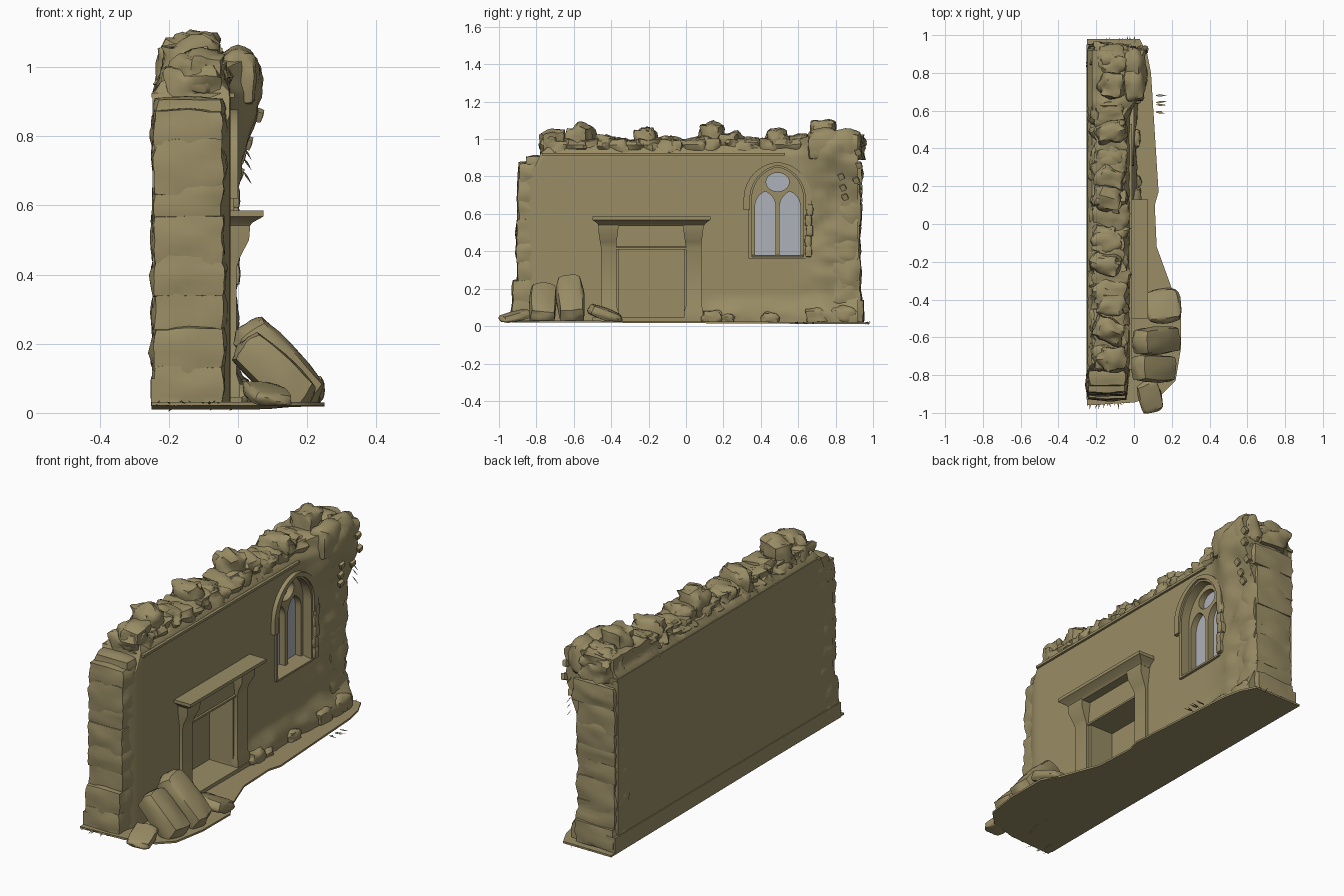
import bpy, bmesh, math, random
from mathutils import Vector, Euler, noise

if "Cube" in bpy.data.objects:
    bpy.data.objects.remove(bpy.data.objects["Cube"])

random.seed(4)


def material(name, rgb):
    m = bpy.data.materials.new(name)
    m.diffuse_color = (*rgb, 1)
    m.use_nodes = True
    m.node_tree.nodes["Principled BSDF"].inputs["Base Color"].default_value = m.diffuse_color
    return m


STONE = material("khaki_stone", (0.32, 0.265, 0.13))
GLASS = material("pale_glass", (0.42, 0.437, 0.48))


def finish(name, bm, mat=STONE):
    bmesh.ops.recalc_face_normals(bm, faces=bm.faces[:])
    me = bpy.data.meshes.new(name)
    bm.to_mesh(me)
    bm.free()
    me.materials.append(mat)
    ob = bpy.data.objects.new(name, me)
    bpy.context.collection.objects.link(ob)
    return ob


def prism(name, pts, a, b, axis="x", mat=STONE, tilt=0):
    """Extrude an outline: (y, z) along x, or (x, y) along z."""
    bm = bmesh.new()
    put = (lambda p, t: (t, p[0], p[1])) if axis == "x" else (lambda p, t: (p[0], p[1], t + tilt * p[1]))
    lo = [bm.verts.new(put(p, a)) for p in pts]
    hi = [bm.verts.new(put(p, b)) for p in pts]
    bm.faces.new(lo)
    bm.faces.new(hi)
    for i in range(len(pts)):
        j = (i + 1) % len(pts)
        bm.faces.new((lo[i], lo[j], hi[j], hi[i]))
    return finish(name, bm, mat)


def stack(name, x0, rings):
    """Loft rectangles (z, x1, y0, y1) upward from a common back plane."""
    bm = bmesh.new()
    loops = [[bm.verts.new(p) for p in ((x0, y0, z), (x1, y0, z), (x1, y1, z), (x0, y1, z))]
             for z, x1, y0, y1 in rings]
    bm.faces.new(loops[0])
    bm.faces.new(loops[-1])
    for a, b in zip(loops, loops[1:]):
        for i in range(4):
            j = (i + 1) % 4
            bm.faces.new((a[i], a[j], b[j], b[i]))
    return finish(name, bm)


def rect(y0, y1, z0, z1):
    return [(y0, z0), (y1, z0), (y1, z1), (y0, z1)]


def arch(yc, w, z0, zs, rise, n=10):
    """Pointed arch outline with half width w, spring height zs."""
    r = (w * w + rise * rise) / (2 * w)
    top = math.asin(min(1, rise / r))
    right = [(w - r + r * math.cos(top * i / n), zs + r * math.sin(top * i / n)) for i in range(n + 1)]
    half = [(w, z0)] + right
    return [(yc + y, z) for y, z in half] + [(yc - y, z) for y, z in reversed(half[:-1])]


def cut(ob, cutters):
    for c in cutters:
        m = ob.modifiers.new("cut", "BOOLEAN")
        m.operation, m.solver, m.object = "DIFFERENCE", "EXACT", c
    bpy.context.view_layer.update()
    me = bpy.data.meshes.new_from_object(ob.evaluated_get(bpy.context.evaluated_depsgraph_get()))
    ob.modifiers.clear()
    ob.data = me
    for c in cutters:
        bpy.data.objects.remove(c)


def add_stone(bm, center, size, rot=(0, 0, 0), blend=0.35, rough=0.12, cuts=5):
    """Rounded, slightly lumpy block, flattened where it meets the ground."""
    t = bmesh.new()
    bmesh.ops.create_cube(t, size=2)
    bmesh.ops.subdivide_edges(t, edges=t.edges[:], cuts=cuts, use_grid_fill=True)
    off = Vector([random.uniform(-50, 50) for _ in range(3)])
    turn = Euler(rot)
    for v in t.verts:
        p = v.co.lerp(v.co.normalized() * 1.15, blend)
        p *= 1 + rough * noise.noise(v.co * 1.3 + off)
        p = Vector([a * s / 2 for a, s in zip(p, size)])
        p.rotate(turn)
        v.co = p + Vector(center)
        v.co.z = max(v.co.z, 0.022)
    me = bpy.data.meshes.new("tmp")
    t.to_mesh(me)
    t.free()
    bm.from_mesh(me)
    bpy.data.meshes.remove(me)


def step(a, b, t):
    t = max(0, min(1, (t - a) / (b - a)))
    return t * t * (3 - 2 * t)


# Wall body: plaster face swelling into rough masonry at the +y end and the foot
def face_x(y, z):
    rough = step(0.55, 0.76, y)
    low = step(0.05, 0.2, y) * (1 - step(0.05, 0.17, z))
    n = noise.noise(Vector((0, y * 9, z * 9))) + 0.5 * noise.noise(Vector((3, y * 20, z * 20)))
    swell = 0.012 + 0.075 * step(0.6, 0.97, z) - 0.03 * step(0.98, 1.04, z)
    return -0.022 + rough * swell + 0.035 * low + 0.02 * n * max(rough, low) - 0.03 * (1 - step(-0.88, -0.79, y))


def back_x(z):
    return -0.247 + 0.025 * step(0.925, 0.96, z)


bm = bmesh.new()
bmesh.ops.create_cube(bm, size=1)
bmesh.ops.subdivide_edges(bm, edges=bm.edges[:], cuts=54, use_grid_fill=True)
for v in bm.verts:
    u, h, d = v.co.y + 0.5, v.co.z + 0.5, v.co.x + 0.5
    y = -0.87 + 1.79 * u
    bump = 0.03 * noise.noise(Vector((d * 2, y * 12, 0))) * step(0.85, 1, h)
    z = 0.02 + h * (0.81 + 0.13 * step(-0.82, -0.74, y) + 0.06 * step(0.52, 0.66, y)) + bump
    front = face_x(y, z) - 0.03 * step(0.92, 0.96, z) * (1 - step(0.55, 0.7, y))
    v.co = (back_x(z) + d * (front - back_x(z)), y, z)
wall = finish("wall", bm)
cut(wall, [prism("hearth_cutter", rect(-0.36, -0.01, 0.045, 0.41), -0.16, 0.2),
           prism("window_cutter", arch(0.49, 0.148, 0.37, 0.68, 0.18), -0.12, 0.2)])

# Back plinth and cornice ledges
prism("back_plinth", rect(-0.93, 0.95, 0.02, 0.10), -0.252, -0.2)
prism("cornice", rect(-0.77, 0.53, 0.912, 0.925), -0.25, -0.01)
prism("back_cornice", rect(0.5, 0.93, 0.912, 0.925), -0.25, -0.1)

# Window tracery, glass and hood
tracery = prism("window_tracery", arch(0.49, 0.15, 0.368, 0.68, 0.18), -0.10, -0.06)
circle = [(0.49 + 0.062 * math.cos(i * math.pi / 10), 0.77 + 0.05 * math.sin(i * math.pi / 10))
          for i in range(20)]
cut(tracery, [prism("light_cutter", arch(c, 0.055, 0.38, 0.64, 0.08), -0.2, 0.1) for c in (0.424, 0.556)]
    + [prism("rose_cutter", circle, -0.2, 0.1)])
prism("window_glass", arch(0.49, 0.148, 0.37, 0.68, 0.18), -0.118, -0.093, mat=GLASS)
prism("window_hood", arch(0.49, 0.182, 0.62, 0.68, 0.197) + arch(0.49, 0.148, 0.62, 0.68, 0.18)[::-1], -0.06, 0.0)
prism("window_frame", arch(0.49, 0.156, 0.362, 0.68, 0.185) + arch(0.49, 0.138, 0.362, 0.68, 0.17)[::-1], -0.08, -0.012)
stack("window_sill", -0.1, [(0.36, -0.008, 0.34, 0.64), (0.37, -0.008, 0.34, 0.64), (0.38, -0.06, 0.34, 0.64)])
bm = bmesh.new()
for i in range(5):
    add_stone(bm, (-0.02, 0.658 + random.uniform(-0.006, 0.006), 0.40 + i * 0.055), (0.05, 0.035, 0.06), blend=0.4)
finish("window_jamb_stones", bm)

# Fireplace: pillars with corbels, lintel, mantel shelf and hearth
for name, y0, y1 in (("left_pillar", -0.455, -0.372), ("right_pillar", 0.0, 0.083)):
    stack(name, -0.1, [(0.025, 0.006, y0 - 0.01, y1 + 0.01), (0.08, 0.006, y0 - 0.01, y1 + 0.01),
                       (0.11, -0.004, y0, y1), (0.42, -0.004, y0, y1), (0.45, 0.006, y0 - 0.005, y1),
                       (0.50, 0.032, y0 - 0.012, y1 + 0.008), (0.55, 0.036, y0 - 0.015, y1 + 0.012)])
stack("lintel", -0.1, [(0.41, -0.012, -0.38, 0.01), (0.42, -0.012, -0.38, 0.01),
                       (0.425, -0.018, -0.38, 0.01), (0.54, -0.018, -0.38, 0.01)])
stack("mantel_shelf", -0.06, [(0.535, 0.03, -0.465, 0.095), (0.55, 0.042, -0.475, 0.105),
                              (0.568, 0.074, -0.5, 0.13), (0.585, 0.074, -0.5, 0.13)])
stack("hearth", -0.16, [(0.02, 0.012, -0.5, 0.13), (0.046, 0.012, -0.5, 0.13)])

# Quoin courses on both ends
bm = bmesh.new()
z = 0.02
while z < 0.8:
    h = min(random.uniform(0.085, 0.13), 0.86 - z)
    j = random.uniform(-0.01, 0.01)
    flare = 0.03 * (1 - step(0.05, 0.2, z))
    add_stone(bm, (-0.143, -0.83 + j - flare, z + h / 2), (0.21, 0.15, h * 1.4), blend=0.28)
    xf = -0.005 + 0.04 * step(0.65, 0.9, z)
    add_stone(bm, ((xf - 0.245) / 2, 0.86 + j + flare / 2, z + h / 2),
              (xf + 0.24, 0.15, h * 1.4), blend=0.3)
    z += h
finish("end_stones", bm)

# Broken top course: base blocks, then higher stones at (y, top)
bm = bmesh.new()
for i in range(16):
    y = -0.70 + i * 0.105 + random.uniform(-0.02, 0.02)
    add_stone(bm, (-0.13, y, 0.95), (0.18, 0.14, random.uniform(0.09, 0.12)),
              (0, 0, random.uniform(-0.2, 0.2)), blend=0.6, rough=0.4)
peaks = [(-0.71, 1.04), (-0.56, 1.065), (-0.43, 1.015), (-0.21, 1.055), (-0.09, 1.01), (0.14, 1.08),
         (0.24, 1.03), (0.36, 1.0), (0.49, 1.05), (0.6, 1.02), (0.73, 1.09), (0.84, 1.04), (0.88, 1.03)]
for y, top in peaks:
    h = top - 0.92
    add_stone(bm, (random.uniform(-0.15, -0.11), y, 0.92 + h / 2),
              (random.uniform(0.13, 0.17), random.uniform(0.1, 0.13), h * 1.05),
              (random.uniform(-0.2, 0.2), random.uniform(-0.15, 0.15), random.uniform(-0.4, 0.4)), 0.6, 0.35)
add_stone(bm, (-0.14, -0.80, 0.865), (0.2, 0.12, 0.09), blend=0.35)
finish("top_stones", bm)

# Swollen upper corner
bm = bmesh.new()
for y, zc in ((0.74, 0.97), (0.85, 0.965)):
    add_stone(bm, (0.0, y, zc), (0.11, 0.18, 0.16), (0, 0, 0.1), 0.8, 0.2)
finish("corner_stones", bm)

# Thin ground slab, falling slightly towards +y
prism("ground_slab", [(-0.25, -0.96), (0, -0.945), (0.15, -0.9), (0.22, -0.83), (0.25, -0.65), (0.25, -0.42),
                      (0.2, -0.34), (0.12, -0.12), (0.11, 0.1), (0.13, 0.17), (0.09, 0.8), (0.07, 0.9),
                      (0.03, 0.98), (-0.25, 0.98)], 0.016, 0.026, "z", tilt=-0.006)

# Fallen slabs leaning on the wall
bm = bmesh.new()
add_stone(bm, (0.117, -0.617, 0.142), (0.29, 0.14, 0.125), (0.1, 0.82, 0.1), 0.5, 0.08, 6)
add_stone(bm, (0.105, -0.765, 0.115), (0.25, 0.14, 0.115), (-0.1, 0.74, -0.05), 0.45, 0.08, 6)
add_stone(bm, (0.155, -0.435, 0.065), (0.18, 0.18, 0.06), (-0.35, 0.1, 0.1), 0.55, 0.1, 6)
add_stone(bm, (0.085, -0.915, 0.052), (0.12, 0.16, 0.045), (0.25, 0.1, 0.3), 0.5, 0.1, 6)
finish("fallen_slabs", bm)

# Rubble at the foot of the wall
bm = bmesh.new()
for y, s in ((0.14, 0.07), (0.22, 0.05), (0.45, 0.06), (0.7, 0.08), (0.84, 0.09)):
    add_stone(bm, (0.0, y, 0.02 + s * 0.4), (0.07, s * 1.5, s), blend=0.7, rough=0.3)
finish("rubble", bm)

# Small chips on the far corner
bm = bmesh.new()
for y, z in ((0.83, 0.8), (0.84, 0.74), (0.85, 0.69), (0.92, 0.93), (0.925, 0.86), (0.91, 0.78)):
    add_stone(bm, (face_x(y, z) + 0.003, y, z), (0.025, 0.032, 0.035), (0.4, 0.3, 0), 0.4, 0.1, 1)
finish("chips", bm)


def blade(bm, p, tip, w):
    p, tip = Vector(p), Vector(tip)
    side = (tip - p).cross(Vector((0.2, 0.1, 1))).normalized() * w
    mid = p.lerp(tip, 0.4)
    bm.faces.new([bm.verts.new(q) for q in (p, mid + side, tip, mid - side)])


# Grass tufts at both ends and beside the slab, leaves on the corner
bm = bmesh.new()
R = random.uniform
for i in range(14):
    x = R(-0.24, -0.05)
    blade(bm, (x, -0.93, 0.02), (x + R(-0.02, 0.02), R(-0.985, -0.955), R(0.015, 0.04)), 0.004)
    x = R(-0.2, 0.02)
    blade(bm, (x, 0.95, 0.015), (x + R(-0.02, 0.02), R(0.975, 0.995), R(0.002, 0.03)), 0.004)
for i in range(9):
    y = (0.595, 0.635, 0.675)[i % 3] + R(-0.008, 0.008)
    blade(bm, (0.115, y, 0.015), (R(0.15, 0.18), y + R(-0.01, 0.01), R(0.015, 0.025)), 0.006)
for z in (0.68, 0.72, 0.75, 0.85):
    blade(bm, (0.015, 0.93, z + 0.02), (0.04, 0.945, z - 0.02), 0.008)
finish("grass", bm)

# Smooth shading with sharp edges kept
for ob in bpy.data.objects:
    ob.select_set(ob.type == "MESH")
bpy.context.view_layer.objects.active = wall
bpy.ops.object.shade_smooth_by_angle(angle=math.radians(42))
